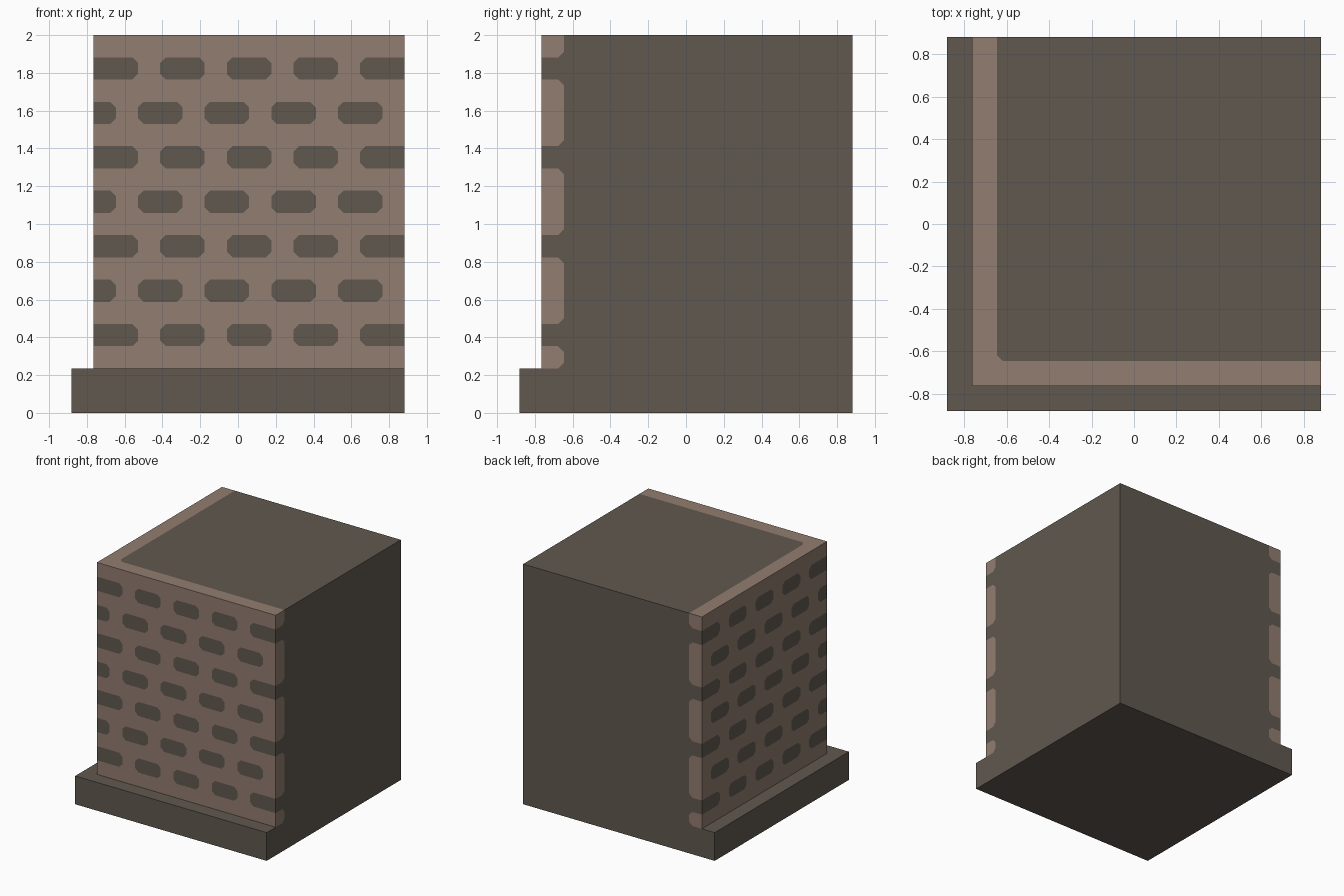
import bpy, bmesh

if "Cube" in bpy.data.objects:
    bpy.data.objects.remove(bpy.data.objects["Cube"])

U = 2 / 17          # grid unit: 15 wide, 15 deep, 17 high
N, H = 15, 17
C = 0.25            # corner cut of the bricks, in grid units
DARK, LIGHT = 0, 1


def material(name, rgb):
    m = bpy.data.materials.new(name)
    m.diffuse_color = (*rgb, 1)
    m.use_nodes = True
    m.node_tree.nodes["Principled BSDF"].inputs["Base Color"].default_value = m.diffuse_color
    return m


mats = [material("dark_stone", (0.117, 0.098, 0.078)),
        material("light_mortar", (0.288, 0.205, 0.162))]


class Part:
    def __init__(self, name):
        self.name, self.bm = name, bmesh.new()

    def face(self, pts, mat, flip=False):
        vs = [self.bm.verts.new(((x - N / 2) * U, (y - N / 2) * U, z * U)) for x, y, z in pts]
        f = self.bm.faces.new(vs[::-1] if flip else vs)
        f.material_index = mat

    def both(self, pts, mat):
        """Face plus its copy mirrored across the x = y diagonal."""
        self.face(pts, mat)
        self.face([(y, x, z) for x, y, z in pts], mat, True)

    def done(self):
        bmesh.ops.remove_doubles(self.bm, verts=self.bm.verts, dist=1e-5)
        me = bpy.data.meshes.new(self.name)
        self.bm.to_mesh(me)
        self.bm.free()
        for m in mats:
            me.materials.append(m)
        bpy.context.collection.objects.link(bpy.data.objects.new(self.name, me))


def front(p, pts, mat):
    p.both([(a, 1, z) for a, z in pts], mat)


def side(p, pts, mat):
    p.both([(N, a, z) for a, z in pts], mat)


def rect(a, b, c, d):
    return [(a, c), (b, c), (b, d), (a, d)]


# plinth: outer faces, ledge and underside
p = Part("plinth")
p.both([(0, 0, 0), (N, 0, 0), (N, 0, 2), (0, 0, 2)], DARK)
side(p, rect(0, N, 0, 2), DARK)
p.both([(0, 0, 2), (N, 0, 2), (N, 1, 2), (1, 1, 2)], DARK)
p.face([(0, 0, 0), (N, 0, 0), (N, N, 0), (0, N, 0)], DARK, True)
p.done()

# patterned wall: front and left faces, bricks alternate with mortar gaps
p = Part("brick_wall")
for z in range(2, H, 2):
    front(p, rect(1, N, z, z + 1), LIGHT)
for z in range(3, H, 2):
    cuts = [1, 3, 4, 6, 7, 9, 10, 12, 13, 15] if z % 4 == 3 else [1, 2, 3, 5, 6, 8, 9, 11, 12, 14, 15]
    for k, (a, b) in enumerate(zip(cuts, cuts[1:])):
        mat = LIGHT if k % 2 else DARK
        d = -C if k % 2 else C
        l, r, h = (0 if a == 1 else d), (0 if b == N else d), z + 1
        left = [(a, h), (a, z)] if l == 0 else [(a + l, h), (a, h - C), (a, z + C), (a + l, z)]
        right = [(b, z), (b, h)] if r == 0 else [(b - r, z), (b, z + C), (b, h - C), (b - r, h)]
        front(p, left + right, mat)

# cut ends of the wall: right and back faces
side(p, rect(2, N, 2, H), DARK)
for lo, hi in ((2, 3), (4, 7), (8, 11), (12, 15), (16, 17)):
    pts = [(1, lo), (2 - C, lo), (2, lo + C)]
    pts += [(2, hi)] if hi == H else [(2, hi - C), (2 - C, hi)]
    side(p, pts + [(1, hi)], LIGHT)
for z in (3, 7, 11, 15):
    side(p, [(1, z), (2 - C, z), (2, z - C), (2, z + 1 + C), (2 - C, z + 1), (1, z + 1)], DARK)
side(p, [(2 - C, 2), (2, 2), (2, 2 + C)], DARK)

# top: light border along front and left, dark centre
p.both([(1, 1, H), (N, 1, H), (N, 2, H), (2 + C, 2, H), (2 + C / 2, 2 + C / 2, H)], LIGHT)
p.face([(2 + C, 2, H), (N, 2, H), (N, N, H), (2, N, H), (2, 2 + C, H)], DARK)
p.done()
